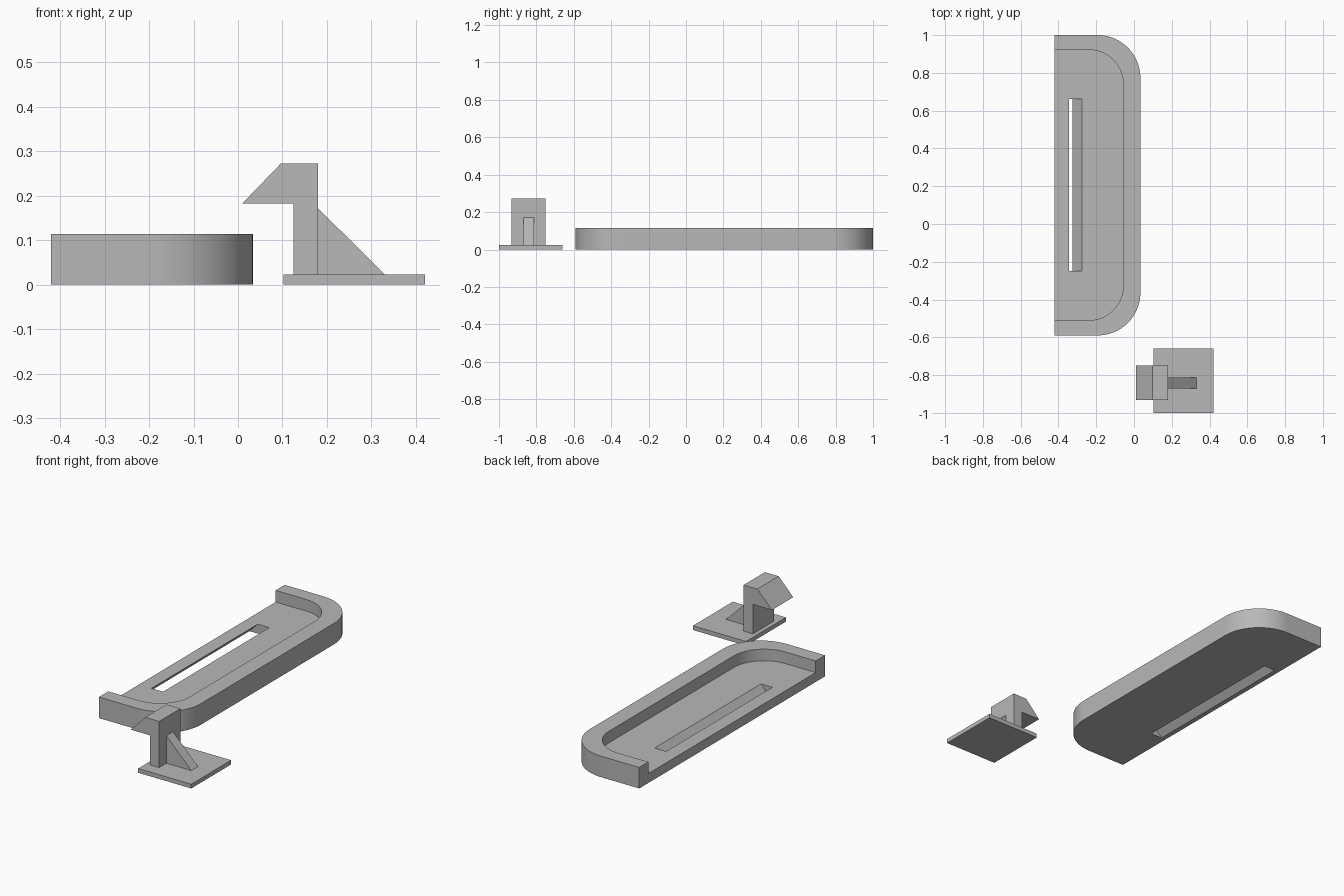
import bpy, bmesh, math
from mathutils import Vector

cube = bpy.data.objects.get("Cube")
if cube:
    bpy.data.objects.remove(cube, do_unlink=True)

grey = bpy.data.materials.new("plain grey")
grey.use_nodes = True
GREY = (0.48, 0.48, 0.48, 1)
grey.diffuse_color = GREY
grey.node_tree.nodes["Principled BSDF"].inputs["Base Color"].default_value = GREY


def prism(name, points, direction):
    """Extrude a closed 3D outline along a direction."""
    bm = bmesh.new()
    face = bm.faces.new([bm.verts.new(p) for p in points])
    new = bmesh.ops.extrude_face_region(bm, geom=[face])["geom"]
    moved = [v for v in new if isinstance(v, bmesh.types.BMVert)]
    bmesh.ops.translate(bm, verts=moved, vec=Vector(direction))
    bmesh.ops.recalc_face_normals(bm, faces=bm.faces)
    mesh = bpy.data.meshes.new(name)
    bm.to_mesh(mesh)
    bm.free()
    mesh.materials.append(grey)
    obj = bpy.data.objects.new(name, mesh)
    bpy.context.collection.objects.link(obj)
    return obj


def side_prism(name, outline, y0, y1):
    """Extrude an x-z outline from y0 to y1."""
    return prism(name, [(x, y0, z) for x, z in outline], (0, y1 - y0, 0))


def half_rounded(x0, x1, y0, y1, r, z, steps=24):
    """Rectangle outline whose two corners on the x1 side are rounded."""
    pts = [(x0, y0, z)]
    for cy, start in ((y0 + r, -90), (y1 - r, 0)):
        for i in range(steps + 1):
            a = math.radians(start + 90 * i / steps)
            pts.append((x1 - r + r * math.cos(a), cy + r * math.sin(a), z))
    return pts + [(x0, y1, z)]


def cut(target, cutter):
    cutter.hide_render = True
    mod = target.modifiers.new("cut", "BOOLEAN")
    mod.operation = "DIFFERENCE"
    mod.solver = "EXACT"
    mod.object = cutter
    bpy.context.view_layer.objects.active = target
    bpy.ops.object.modifier_apply(modifier=mod.name)
    bpy.data.objects.remove(cutter, do_unlink=True)


# Tray: rounded slab with a recess open on one long side
FLOOR = 0.051
tray = prism("tray", half_rounded(-0.42, 0.034, -0.59, 1.0, 0.227, 0), (0, 0, 0.114))
cut(tray, prism("recess_cutter",
                half_rounded(-0.6, -0.057, -0.51, 0.922, 0.182, FLOOR), (0, 0, 0.2)))

# Long slot that slants through the tray floor
lean, left, right, over = 0.05 / FLOOR, -0.344, -0.275, 0.02
low, high = -over, FLOOR + over
slot = [(x + lean * (z - FLOOR), z)
        for x, z in ((left, low), (right, low), (right, high), (left, high))]
cut(tray, side_prism("slot_cutter", slot, -0.248, 0.661))

# Hook stand: base plate, hooked post and bracing gusset
BASE = 0.023
side_prism("base_plate", [(0.102, 0), (0.42, 0), (0.42, BASE), (0.102, BASE)], -1.0, -0.659)
side_prism("hooked_post", [(0.125, BASE), (0.18, BASE), (0.18, 0.273), (0.097, 0.273),
                           (0.01, 0.183), (0.125, 0.183)], -0.932, -0.75)
side_prism("gusset", [(0.18, BASE), (0.33, BASE), (0.18, 0.172)], -0.87, -0.813)

# Smooth the rounded tray corners, keeping its edges sharp
bpy.ops.object.select_all(action="DESELECT")
tray.select_set(True)
bpy.context.view_layer.objects.active = tray
bpy.ops.object.shade_smooth_by_angle(angle=math.radians(30))
